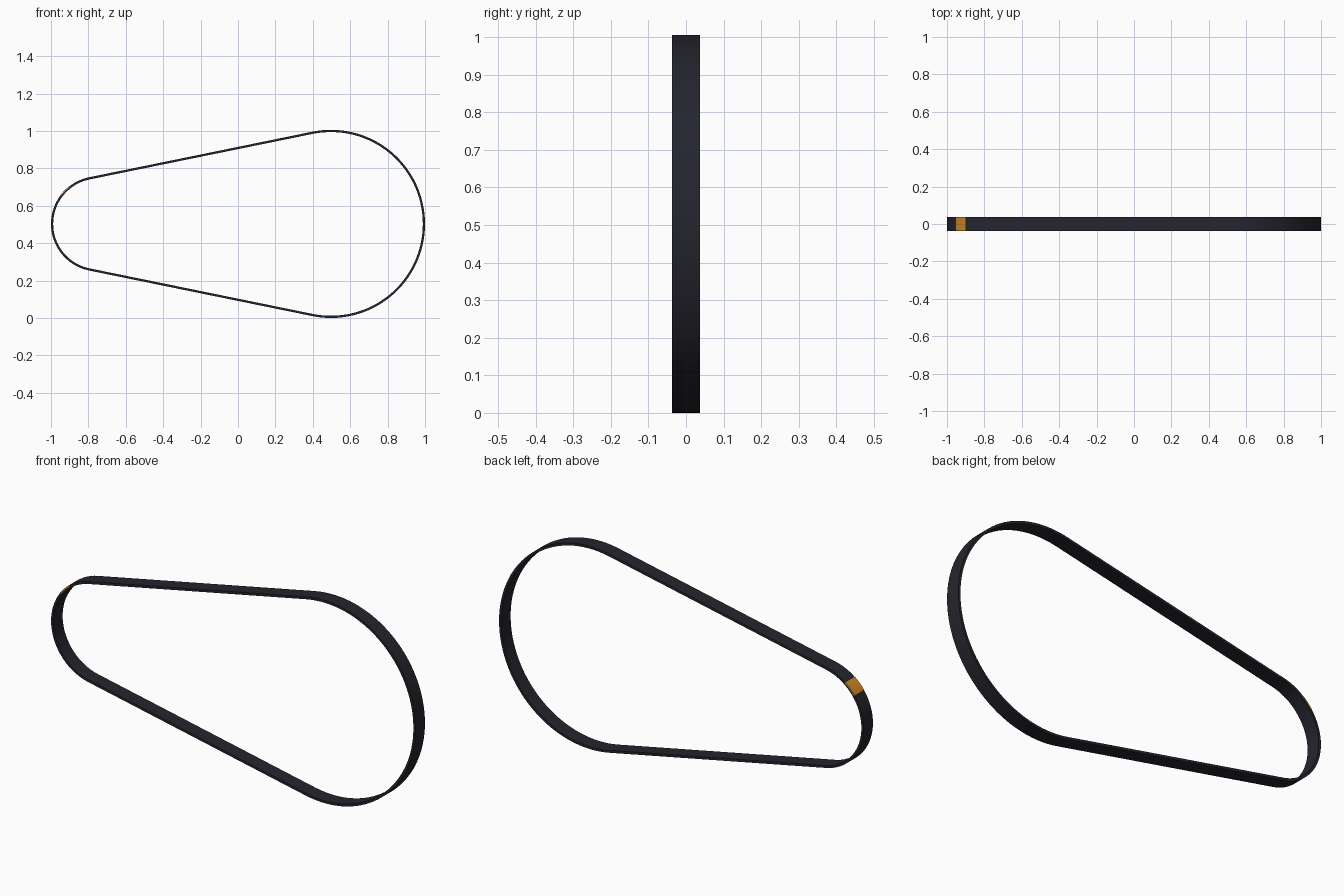
import bpy, bmesh, math

if "Cube" in bpy.data.objects:
    bpy.data.objects.remove(bpy.data.objects["Cube"])

R, r = 0.503, 0.2545          # outer radii of the large and small bends
CX, cx, CZ = 0.497, -0.7455, 0.503
HALF_W, THICK = 0.0368, 0.012
LEAN = math.asin((R - r) / (CX - cx))   # slope of the straight runs


def material(name, color):
    m = bpy.data.materials.new(name)
    m.diffuse_color = (*color, 1)
    m.use_nodes = True
    m.node_tree.nodes["Principled BSDF"].inputs["Base Color"].default_value = m.diffuse_color
    return m


def arc(x, rad, a0, a1, n):
    """Points on an arc, with outward normals, in the xz plane."""
    out = []
    for i in range(n + 1):
        a = a0 + (a1 - a0) * i / n
        c, s = math.cos(a), math.sin(a)
        out.append((x + rad * c, CZ + rad * s, c, s))
    return out


def strip(name, path, outer, inner, half, mat, closed):
    """Sweep a flat rectangular section along the path."""
    bm = bmesh.new()
    rings = [[bm.verts.new((x + nx * o, y, z + nz * o))
              for o, y in ((outer, -half), (outer, half), (inner, half), (inner, -half))]
             for x, z, nx, nz in path]
    n = len(rings)
    for i in range(n if closed else n - 1):
        a, b = rings[i], rings[(i + 1) % n]
        for k in range(4):
            j = (k + 1) % 4
            bm.faces.new((a[k], a[j], b[j], b[k]))
    if not closed:
        bm.faces.new(rings[0])
        bm.faces.new(rings[-1])
    bmesh.ops.recalc_face_normals(bm, faces=bm.faces)
    me = bpy.data.meshes.new(name)
    bm.to_mesh(me)
    bm.free()
    me.materials.append(mat)
    ob = bpy.data.objects.new(name, me)
    bpy.context.collection.objects.link(ob)
    bpy.ops.object.select_all(action='DESELECT')
    bpy.context.view_layer.objects.active = ob
    ob.select_set(True)
    bpy.ops.object.shade_smooth_by_angle(angle=math.radians(30))


rubber = material("dark rubber", (0.018, 0.018, 0.027))
amber = material("amber mark", (0.62, 0.25, 0.02))

# Belt: large bend on the right, small bend on the left, straight runs between
top = math.pi / 2 + LEAN
belt = arc(CX, R, -top, top, 64) + arc(cx, r, top, 2 * math.pi - top, 40)
strip("belt", belt, 0, -THICK, HALF_W, rubber, True)

# Painted mark across the outside of the small bend
mark = arc(cx, r, math.radians(127.4), math.radians(143.5), 8)
strip("index_mark", mark, 0.001, -0.005, HALF_W + 0.0004, amber, False)
